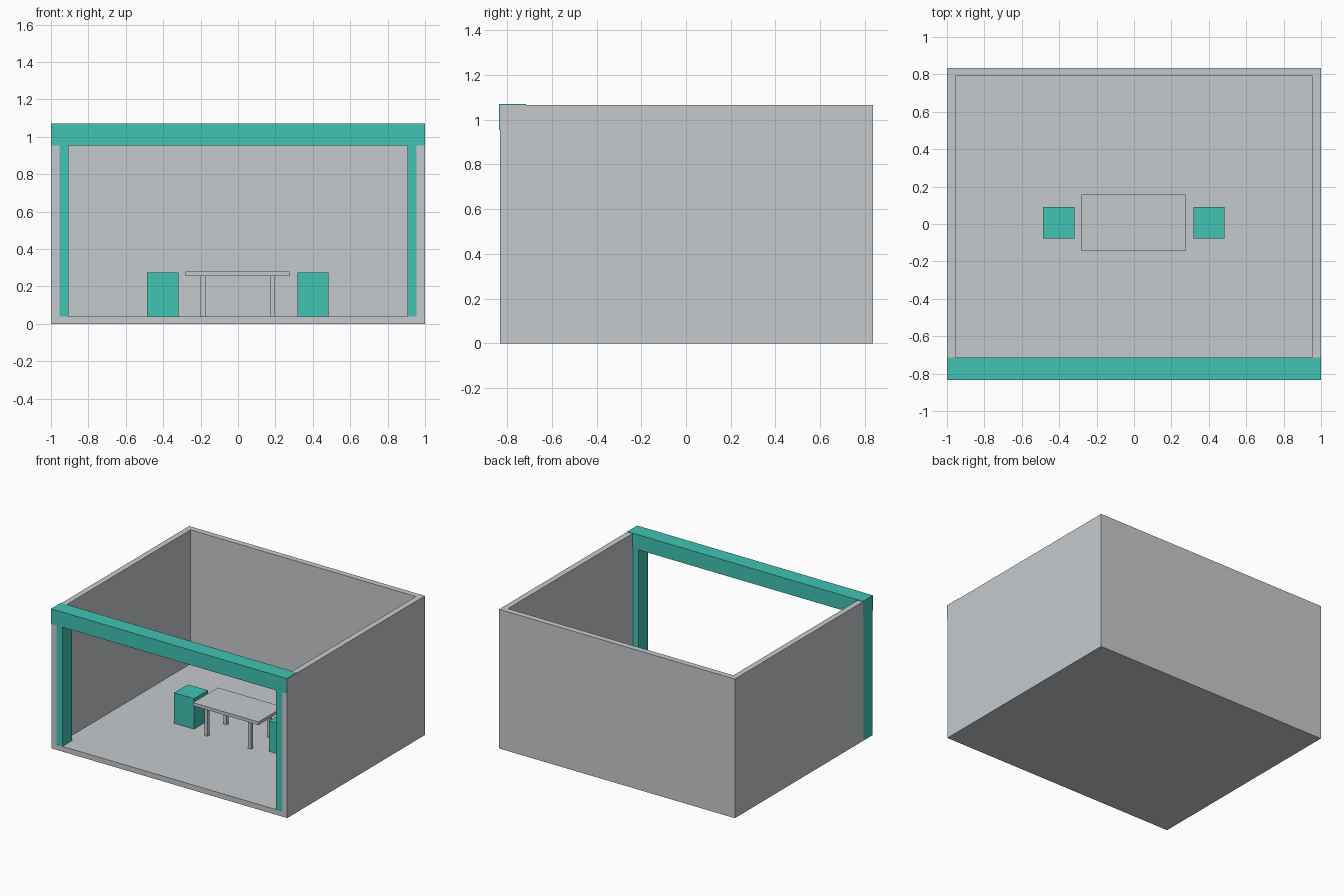
import bpy
import bmesh

if "Cube" in bpy.data.objects:
    bpy.data.objects.remove(bpy.data.objects["Cube"])


def material(name, color):
    m = bpy.data.materials.new(name)
    m.diffuse_color = (*color, 1)
    m.use_nodes = True
    m.node_tree.nodes["Principled BSDF"].inputs["Base Color"].default_value = m.diffuse_color
    return m


GREY = material("pale_grey", (0.565, 0.59, 0.61))
TEAL = material("teal", (0.053, 0.55, 0.455))


def box(name, x, y, z, mat):
    """Box spanning the (low, high) ranges on each axis."""
    bm = bmesh.new()
    bmesh.ops.create_cube(bm, size=1)
    for v in bm.verts:
        v.co = [r[0] if c < 0 else r[1] for c, r in zip(v.co, (x, y, z))]
    me = bpy.data.meshes.new(name)
    bm.to_mesh(me)
    bm.free()
    me.materials.append(mat)
    ob = bpy.data.objects.new(name, me)
    bpy.context.collection.objects.link(ob)
    return ob


FLOOR = 0.04

# Room shell: floor, two sides and back, open at the front and top
room = box("room_shell", (-0.999, 1.0), (-0.832, 0.835), (0, 1.066), GREY)
cutter = box("room_cutter", (-0.955, 0.955), (-1.2, 0.79), (FLOOR, 1.5), GREY)
cutter.hide_render = True
cutter.hide_viewport = True
cutter.display_type = 'WIRE'
cut = room.modifiers.new("hollow", 'BOOLEAN')
cut.operation = 'DIFFERENCE'
cut.solver = 'EXACT'
cut.object = cutter

# Front frame: header beam and two posts let into the side walls
box("header_beam", (-1.0, 0.999), (-0.835, -0.715), (0.955, 1.07), TEAL)
box("left_post", (-1.0, -0.905), (-0.831, -0.72), (0.002, 0.955), TEAL)
box("right_post", (0.905, 0.999), (-0.831, -0.72), (0.002, 0.955), TEAL)

# Table
box("table_top", (-0.28, 0.275), (-0.145, 0.157), (0.256, 0.28), GREY)
for x in (-0.2, 0.17):
    for y in (-0.12, 0.11):
        box("table_leg", (x, x + 0.025), (y, y + 0.025), (FLOOR, 0.256), GREY)

# Block stools at both ends of the table
for name, x in (("left_stool", -0.487), ("right_stool", 0.317)):
    box(name, (x, x + 0.168), (-0.077, 0.09), (FLOOR, 0.274), TEAL)
